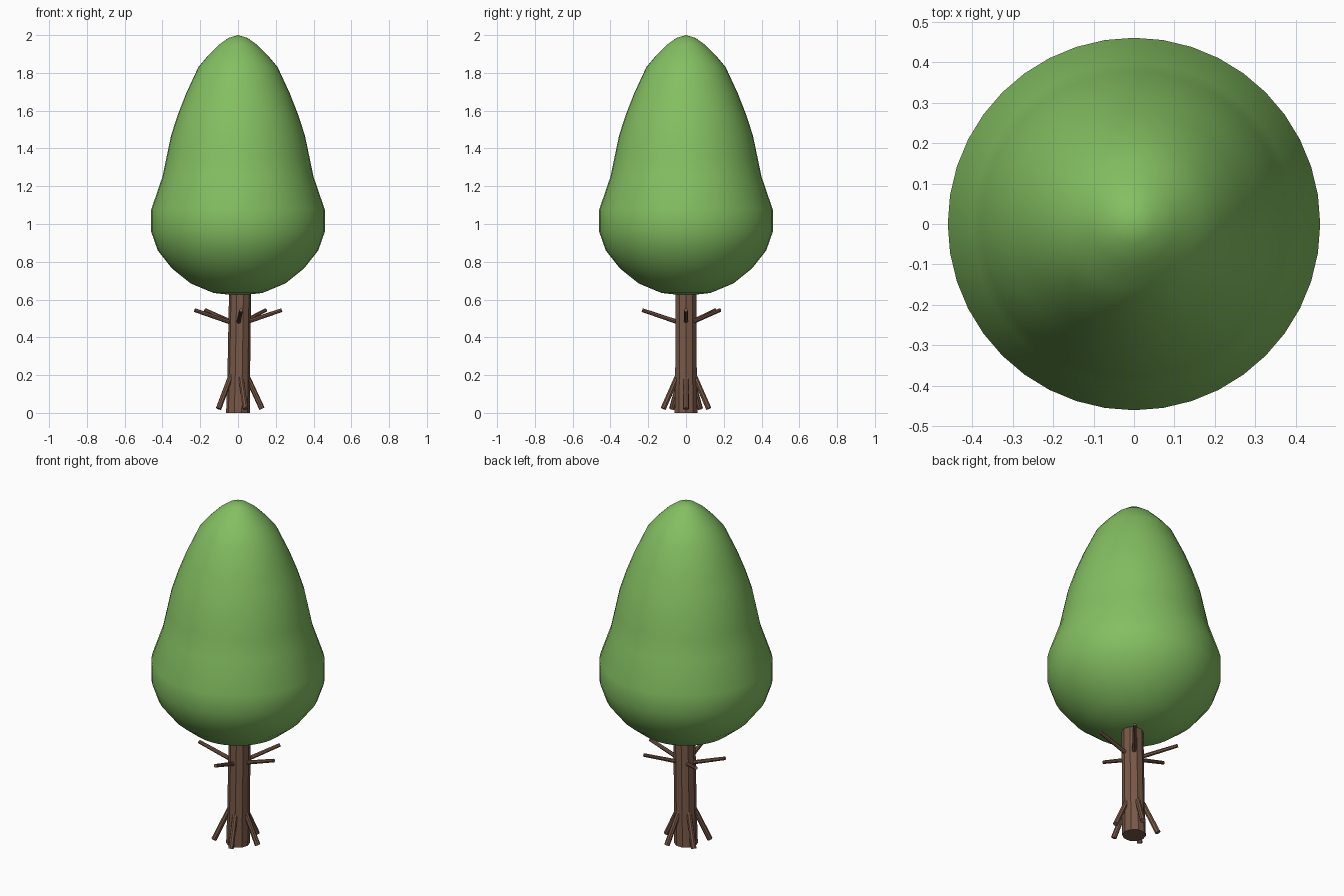
import bpy, bmesh
from math import sin, cos, pi, radians
from mathutils import Vector

if "Cube" in bpy.data.objects:
    bpy.data.objects.remove(bpy.data.objects["Cube"])


def material(name, rgb):
    m = bpy.data.materials.new(name)
    m.diffuse_color = (*rgb, 1)
    m.use_nodes = True
    m.node_tree.nodes["Principled BSDF"].inputs["Base Color"].default_value = m.diffuse_color
    return m


LEAF = material("leaf green", (0.23, 0.52, 0.12))
BARK = material("bark brown", (0.19, 0.10, 0.065))


def loft(name, rings, sides, mat):
    """Closed tube through rings of (centre x, radius, z); zero radius is a pole."""
    bm = bmesh.new()
    loops = []
    for cx, r, z in rings:
        if r == 0:
            loops.append([bm.verts.new((cx, 0, z))] * sides)
        else:
            loops.append([bm.verts.new((cx + r * cos(2 * pi * i / sides),
                                        r * sin(2 * pi * i / sides), z))
                          for i in range(sides)])
    for a, b in zip(loops, loops[1:]):
        for i in range(sides):
            j = (i + 1) % sides
            bm.faces.new(list(dict.fromkeys((a[i], a[j], b[j], b[i]))))
    for end in (loops[0], loops[-1]):
        if end[0] is not end[1]:
            bm.faces.new(end)
    bmesh.ops.recalc_face_normals(bm, faces=bm.faces)
    mesh = bpy.data.meshes.new(name)
    bm.to_mesh(mesh)
    bm.free()
    mesh.materials.append(mat)
    obj = bpy.data.objects.new(name, mesh)
    bpy.context.collection.objects.link(obj)
    return obj


def stick(name, angle, start, end, r1, r2):
    """Tapered stick between two (radius, z) points at an angle round the trunk."""
    a = radians(angle)
    p, q = (Vector((r * cos(a), r * sin(a), z)) for r, z in (start, end))
    bpy.ops.mesh.primitive_cone_add(
        vertices=8, radius1=r1, radius2=r2, depth=(q - p).length,
        location=(p + q) / 2, rotation=(q - p).to_track_quat('Z', 'Y').to_euler())
    obj = bpy.context.object
    obj.name = name
    obj.data.materials.append(BARK)


# Crown: smooth pear-shaped body
profile = [(0, 0.62), (0.13, 0.635), (0.25, 0.685), (0.35, 0.765), (0.425, 0.86),
           (0.46, 0.96), (0.46, 1.075), (0.40, 1.25), (0.377, 1.36), (0.354, 1.47),
           (0.318, 1.58), (0.275, 1.69), (0.21, 1.83), (0.16, 1.89), (0.10, 1.95),
           (0.05, 1.985), (0, 2.0)]
crown = loft("crown", [(0, r, z) for r, z in profile], 40, LEAF)
for poly in crown.data.polygons:
    poly.use_smooth = True

# Trunk: faceted, leaning slightly to the right
loft("trunk", [(0, 0.063, 0), (0.004, 0.06, 0.2), (0.012, 0.058, 0.72)], 10, BARK)

# Bare branches just under the crown
for i, angle in enumerate((0, 51, 138, 188, 274)):
    stick(f"branch_{i + 1}", angle, (0.02, 0.473), (0.232, 0.544), 0.012, 0.010)

# Roots splayed round the foot
for i in range(5):
    stick(f"root_{i + 1}", 72 * i, (0.045, 0.2), (0.127, 0.022), 0.014, 0.015)
